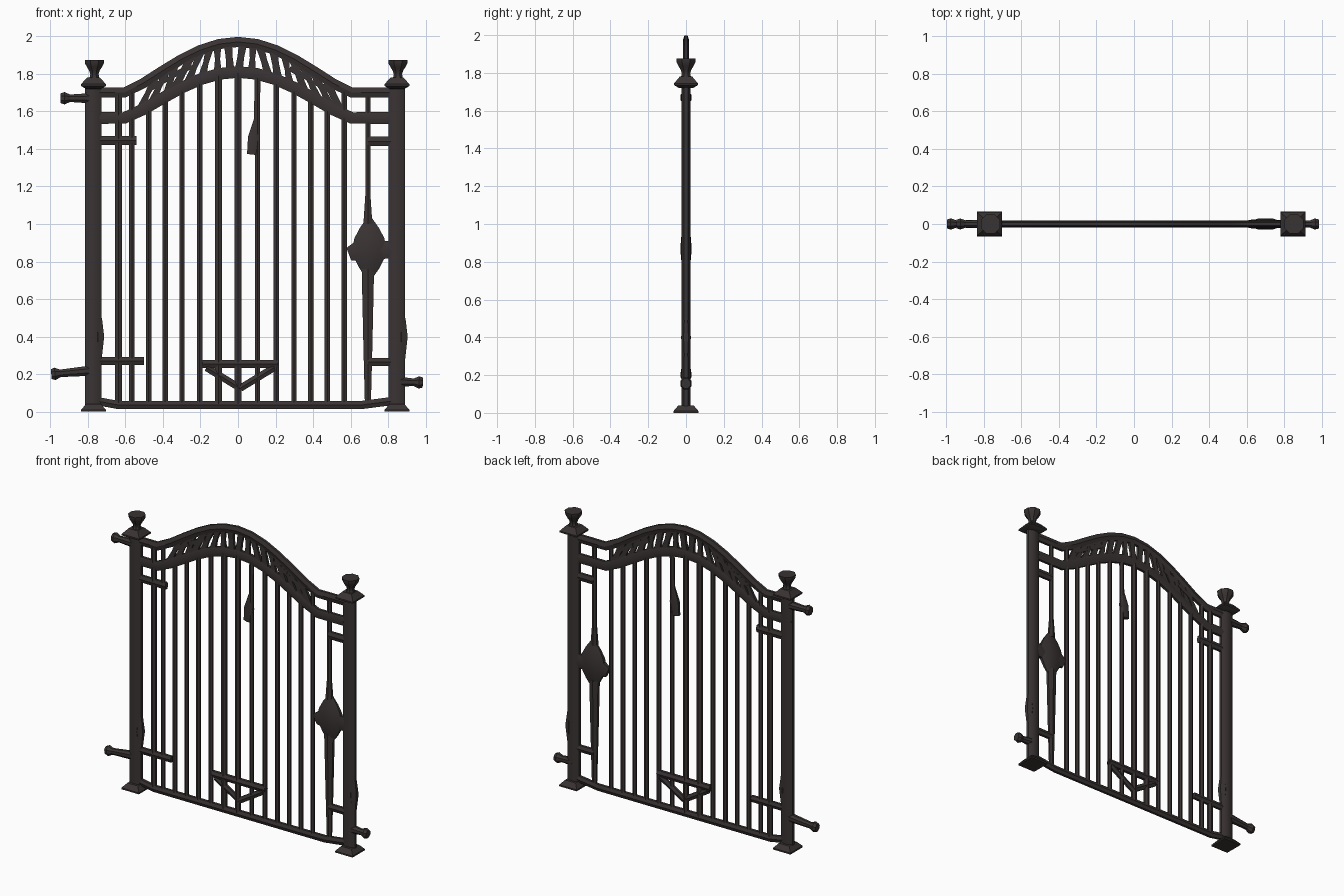
import bpy, bmesh, math, random
from mathutils import Vector

if "Cube" in bpy.data.objects:
    bpy.data.objects.remove(bpy.data.objects["Cube"], do_unlink=True)

iron = bpy.data.materials.new("dark iron")
iron.use_nodes = True
colour = (.042, .033, .033, 1)
iron.diffuse_color = colour
shader = iron.node_tree.nodes["Principled BSDF"]
shader.inputs["Base Color"].default_value = colour
shader.inputs["Roughness"].default_value = .8


def sweep(name, path, widths, flatness=.7, sides=6):
    """Tube along an (x, z) path; depth is the half width times flatness."""
    if isinstance(widths, float):
        widths = [widths] * len(path)
    points = [Vector((x, 0, z)) for x, z in path]
    grow = 1 / math.cos(math.pi / sides)
    bm = bmesh.new()
    rings = []
    for i, (point, width) in enumerate(zip(points, widths)):
        ahead = points[min(i + 1, len(points) - 1)]
        behind = points[max(i - 1, 0)]
        along = (ahead - behind).normalized()
        across = Vector((along.z, 0, -along.x)) * width * grow
        outward = Vector((0, width * grow * flatness, 0))
        ring = []
        for k in range(sides):
            angle = math.tau * (k + .5) / sides
            offset = across * math.cos(angle) + outward * math.sin(angle)
            ring.append(bm.verts.new(point + offset))
        rings.append(ring)
    for near, far in zip(rings, rings[1:]):
        for k in range(sides):
            j = (k + 1) % sides
            bm.faces.new((near[k], near[j], far[j], far[k]))
    bm.faces.new(rings[0])
    bm.faces.new(rings[-1])
    bmesh.ops.recalc_face_normals(bm, faces=bm.faces)
    mesh = bpy.data.meshes.new(name)
    bm.to_mesh(mesh)
    bm.free()
    mesh.materials.append(iron)
    obj = bpy.data.objects.new(name, mesh)
    bpy.context.collection.objects.link(obj)
    bpy.ops.object.select_all(action="DESELECT")
    obj.select_set(True)
    bpy.context.view_layer.objects.active = obj
    bpy.ops.object.shade_smooth_by_angle(angle=math.radians(35))


def swell(x):
    """Bell shape of the arch: one at the centre, zero beside the posts."""
    phase = min(abs(x) / .6, 1)
    return max((1 + math.cos(math.pi * phase)) / 2, 0) ** .6


def upper(x):
    return 1.7 + .27 * swell(x)


def lower(x):
    return 1.565 + .245 * swell(x)


def upright(x, heights):
    return [(x, z) for z in heights]


def level(z, start, end):
    return [(start, z), (end, z)]


right_x, left_x = -.77, .847
latch_x = .692

# Posts with flared feet, square cap plates and turned finials
for side, x in (("right", right_x), ("left", left_x)):
    sweep(side + "_post", upright(x, (.02, 1.75)), .044, .57, sides=8)
    sweep(side + "_foot", upright(x, (0, .01, .04)), (.066, .066, .04), 1, sides=4)
    sweep(side + "_cap_plate", upright(x, (1.72, 1.735, 1.745, 1.78)),
          (.04, .066, .066, .035), .95, sides=4)
    steps = [i / 6 for i in range(7)]
    sweep(side + "_finial", upright(x + .005, [1.76 + .115 * t for t in steps]),
          [.037 - .015 * math.sin(1.6 * math.pi * t) for t in steps], 1, sides=8)
    sweep(side + "_post_swelling", upright(x + .025, (.2, .4, .5)), (.01, .032, .02), .7)

# Arched rails and the bottom rail
stations = [.101 * i for i in range(-8, 9)]
sweep("upper_arch_rail", [(x, upper(x)) for x in stations], .027, .55)
sweep("lower_arch_rail", [(x, lower(x)) for x in stations], .031, .5)
sweep("bottom_rail", [(right_x, .06), (-.64, .036), (.66, .036), (left_x, .06)], .022)

# Inner vertical bars, slightly uneven; the end pair reaches the upper rail
for k in range(-6, 7):
    x = .096 * k + .012 * math.sin(.7 * k)
    top = upper(x) if abs(k) == 6 else lower(x)
    thickness = .018 if k in (-1, 0) else .014
    sweep(f"bar_{k + 7}", upright(x, (.035, top)), thickness, .8)
sweep("right_end_bar", upright(-.637, (.035, 1.7)), .018, .7)

# Irregular openwork struts filling the arch
random.seed(4)
for i in range(-8, 9):
    x = .062 * i + .015
    lean = random.uniform(-.022, .022) - .12 * x
    foot, head = x - lean, x + lean
    start, end = Vector((foot, lower(foot))), Vector((head, upper(head)))
    waist = random.uniform(.013, .019)
    sweep(f"arch_strut_{i + 9}", [start, (start + end) / 2, end], (.022, waist, .022), .5, sides=4)
    if abs(i) > 3 and i % 2:
        ends = [(u, lower(u) + .09) for u in (x - .05, x + .05)]
        sweep(f"arch_link_{i + 9}", ends, .014, sides=4)

# Short cross bars beside the posts
sweep("right_upper_cross_bar", level(1.445, right_x, -.54), .024, .6)
sweep("right_lower_cross_bar", level(.27, right_x, -.5), .021)
sweep("left_upper_cross_bar", level(1.44, latch_x, left_x), .025, .6)
sweep("left_lower_cross_bar", level(.265, latch_x, left_x), .022)

# Triangular brace at the bottom centre
brace_x = .012
sweep("brace_bar", level(.255, brace_x - .2, brace_x + .2), .021, .8)
for side, direction in (("right", -1), ("left", 1)):
    corner = (brace_x + .18 * direction, .235)
    sweep(side + "_brace_diagonal", [corner, (brace_x, .125)], .019)

# Faceted lock with side lugs, upper rod and tapering drop bolt
steps = [i / 6 for i in range(7)]
sweep("lock_body", upright(.7, [.71 + .32 * t for t in steps]),
      [.015 + .075 * math.sin(math.pi * t) for t in steps], .33, sides=8)
sweep("lock_lug", [(.59, .84), (.63, .855), (left_x, .865)], (.035, .052, .045), .4)
sweep("lock_rod", upright(latch_x, (1, 1.15, 1.7)), (.024, .014, .014))
sweep("drop_bolt", upright(latch_x, (.04, .35, .76)), (.016, .024, .033), .55)

# Hanging latch handle
sweep("latch_handle", [(.105, 1.8), (.1, 1.56), (.085, 1.46), (.075, 1.37)],
      (.016, .015, .032, .027), .5)

# Hinge pins with flanged ends
for name, root, tip in (
    ("upper_right", (right_x, 1.67), (-.945, 1.67)),
    ("lower_right", (right_x, .22), (-.995, .2)),
    ("lower_left", (left_x, .16), (.985, .155)),
):
    root, tip = Vector(root), Vector(tip)
    inward = (root - tip).normalized()
    neck = tip + inward * .05
    sweep(name + "_hinge_pin", [root, neck], (.028, .02), .9, sides=8)
    sweep(name + "_hinge_flange", [neck, tip + inward * .02, tip],
          (.02, .033, .026), .9, sides=8)
